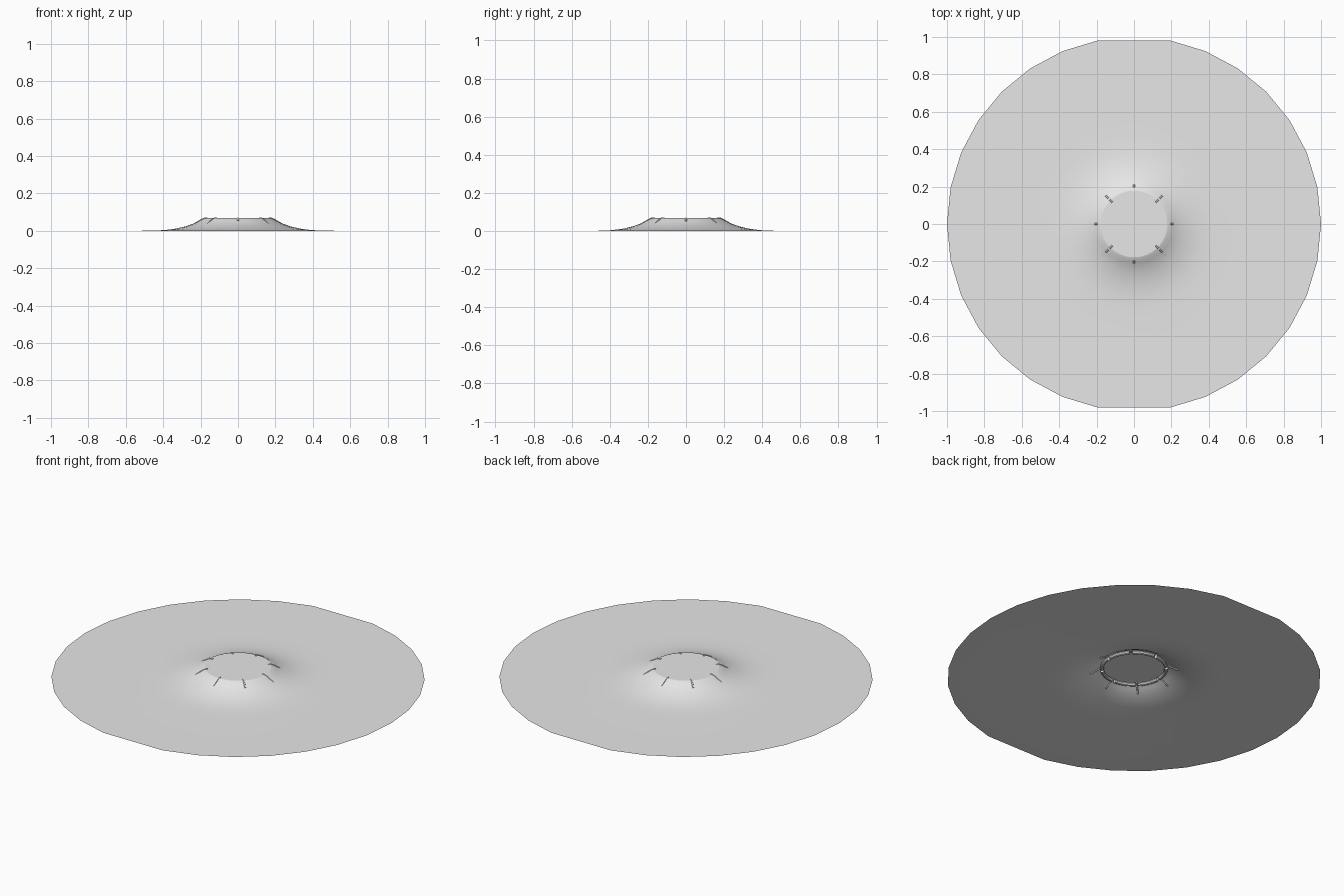
import bpy, bmesh, math
from mathutils import Vector, Matrix

cube = bpy.data.objects.get("Cube")
if cube:
    bpy.data.objects.remove(cube)

SEGMENTS = 32
CLIPS = 8
RIM_RADIUS = 0.172

gray = bpy.data.materials.new("light_gray")
gray.use_nodes = True
gray.diffuse_color = (0.8, 0.8, 0.8, 1)
gray.node_tree.nodes["Principled BSDF"].inputs["Base Color"].default_value = (0.8, 0.8, 0.8, 1)


def polar(radius, angle, z):
    return Vector((radius * math.cos(angle), radius * math.sin(angle), z))


def finish(name, bm, angle=40):
    mesh = bpy.data.meshes.new(name)
    bm.to_mesh(mesh)
    bm.free()
    obj = bpy.data.objects.new(name, mesh)
    mesh.materials.append(gray)
    bpy.context.collection.objects.link(obj)
    bpy.ops.object.select_all(action='DESELECT')
    obj.select_set(True)
    bpy.context.view_layer.objects.active = obj
    bpy.ops.object.shade_smooth_by_angle(angle=math.radians(angle))
    return obj


def tube(bm, points, radius, sides=8):
    """Capped round tube along a short path."""
    loops = []
    for i, p in enumerate(points):
        along = (points[min(i + 1, len(points) - 1)] - points[max(i - 1, 0)]).normalized()
        side = along.cross(Vector((0, 0, 1))).normalized()
        up = side.cross(along)
        loops.append([bm.verts.new(p + radius * (side * math.cos(a) + up * math.sin(a)))
                      for a in (math.tau * k / sides for k in range(sides))])
    for a, b in zip(loops, loops[1:]):
        for k in range(sides):
            n = (k + 1) % sides
            bm.faces.new((a[k], a[n], b[n], b[k]))
    bm.faces.new(loops[0])
    bm.faces.new(loops[-1])
    bmesh.ops.recalc_face_normals(bm, faces=bm.faces)


# Open sheet: flared skirt sweeping out to a wide flat disc
profile = [(0.178, 0.068), (0.19, 0.064), (0.21, 0.052), (0.24, 0.038), (0.28, 0.024),
           (0.33, 0.012), (0.39, 0.004), (0.46, 0.001), (0.55, 0), (1, 0)]
bm = bmesh.new()
rings = [[bm.verts.new(polar(r, math.tau * k / SEGMENTS, z)) for k in range(SEGMENTS)]
         for r, z in profile]
for inner, outer in zip(rings, rings[1:]):
    for k in range(SEGMENTS):
        n = (k + 1) % SEGMENTS
        bm.faces.new((inner[k], outer[k], outer[n], inner[n]))
# Front and back edges are trimmed straight
limit = math.cos(math.tau / SEGMENTS)
for v in rings[-1]:
    v.co.y = max(-limit, min(limit, v.co.y))
finish("flared_sheet", bm)

# Flat top membrane
bm = bmesh.new()
bmesh.ops.create_circle(bm, cap_ends=True, cap_tris=True, radius=0.178, segments=SEGMENTS,
                        matrix=Matrix.Translation((0, 0, 0.068)))
finish("top_membrane", bm)

# Hoop under the rim, split into arcs
bm = bmesh.new()
step = math.tau / CLIPS
for i in range(CLIPS):
    arc = [polar(RIM_RADIUS, step * (i + 0.06 + 0.88 * t / 6), 0.058) for t in range(7)]
    tube(bm, arc, 0.01)
finish("hoop_segments", bm)

# Rods that hook over the hoop and run down the slope
bm = bmesh.new()
for i in range(CLIPS):
    a = step * i
    tube(bm, [polar(0.163, a, 0.067), polar(0.178, a, 0.067),
              polar(0.195, a, 0.06), polar(0.235, a, 0.036)], 0.0045, 6)
finish("radial_rods", bm)
